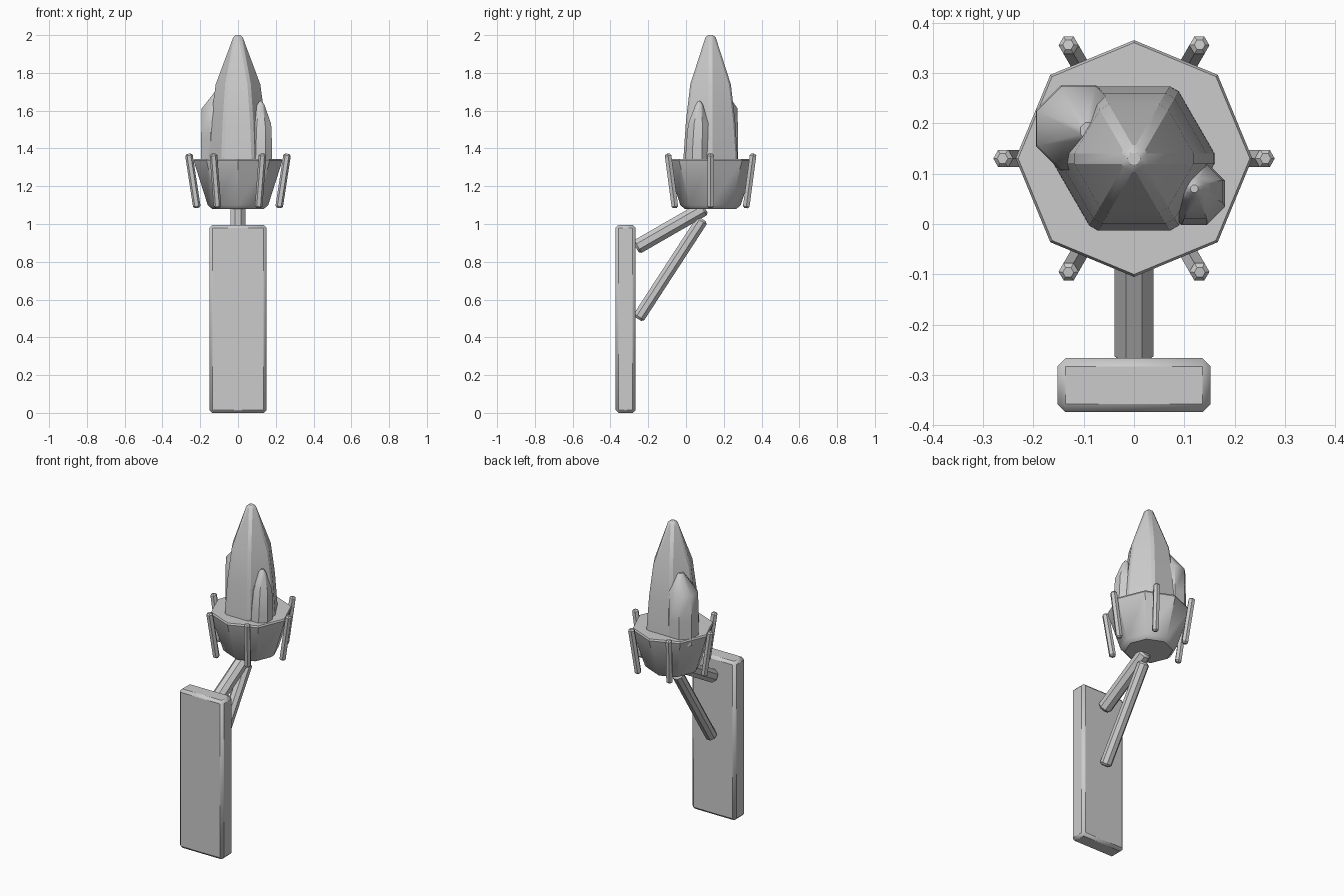
import bpy, bmesh
from math import sin, cos, pi, radians
from mathutils import Vector

if "Cube" in bpy.data.objects:
    bpy.data.objects.remove(bpy.data.objects["Cube"])

CY = 0.13  # y of the bowl axis


def finish(name, bm, bevel=0.0, angle=40):
    bmesh.ops.recalc_face_normals(bm, faces=bm.faces[:])
    me = bpy.data.meshes.new(name)
    bm.to_mesh(me)
    bm.free()
    ob = bpy.data.objects.new(name, me)
    bpy.context.collection.objects.link(ob)
    if bevel:
        m = ob.modifiers.new("bevel", 'BEVEL')
        m.width, m.segments, m.limit_method = bevel, 1, 'ANGLE'
        m.angle_limit = radians(40)
    bpy.ops.object.select_all(action='DESELECT')
    ob.select_set(True)
    bpy.context.view_layer.objects.active = ob
    bpy.ops.object.shade_smooth_by_angle(angle=radians(angle))
    return ob


def loft(name, sides, rings, bevel=0.0, turn=0.0):
    """Stacked polygons: rings of (x, y, z, radius)."""
    bm = bmesh.new()
    loops = [[bm.verts.new((x + r * cos(turn + 2 * pi * i / sides),
                            y + r * sin(turn + 2 * pi * i / sides), z))
              for i in range(sides)] for x, y, z, r in rings]
    for a, b in zip(loops, loops[1:]):
        for i in range(sides):
            j = (i + 1) % sides
            bm.faces.new((a[i], a[j], b[j], b[i]))
    bm.faces.new(loops[0])
    bm.faces.new(loops[-1])
    return finish(name, bm, bevel)


def rod(name, p, q, r, sides=8, cap=0.012):
    """Straight bar with chamfered ends."""
    p, q = Vector(p), Vector(q)
    length = (q - p).length
    ob = loft(name, sides, [(0, 0, 0, r - cap), (0, 0, cap, r),
                            (0, 0, length - cap, r), (0, 0, length, r - cap)],
              turn=pi / sides)
    ob.location = p
    ob.rotation_mode = 'QUATERNION'
    ob.rotation_quaternion = (q - p).to_track_quat('Z', 'Y')
    return ob


# Wall plate
bm = bmesh.new()
bmesh.ops.create_cube(bm, size=1)
bmesh.ops.scale(bm, vec=(0.304, 0.107, 0.995), verts=bm.verts)
bmesh.ops.translate(bm, vec=(0, -0.32, 0.4975), verts=bm.verts)
finish("wall_plate", bm, 0.016)

# Bracket bars
rod("upper_arm", (0, -0.265, 0.875), (0, 0.10, 1.085), 0.042)
rod("lower_strut", (0, -0.255, 0.498), (0, 0.088, 1.025), 0.035)

# Bowl
loft("bowl", 8, [(0, CY, 1.08, 0.137), (0, CY, 1.10, 0.16),
                 (0, CY, 1.335, 0.235), (0, CY, 1.345, 0.23)])

# Prongs round the bowl
for k in range(6):
    a = k * pi / 3
    rod(f"prong_{k + 1}",
        (0.217 * cos(a), CY + 0.217 * sin(a), 1.085),
        (0.261 * cos(a), CY + 0.261 * sin(a), 1.372), 0.02, 6, 0.009)

# Flames
loft("main_flame", 6, [(0, CY, 1.30, 0.167), (0, CY, 1.36, 0.165),
                       (0, CY, 1.55, 0.15), (0, CY, 1.74, 0.124),
                       (0, CY, 2.0, 0.027)], bevel=0.012)
loft("left_flame", 8, [(-0.11, 0.19, 1.30, 0.092), (-0.11, 0.19, 1.45, 0.092),
                       (-0.11, 0.19, 1.61, 0.09), (-0.09, 0.185, 1.72, 0.018)],
     turn=pi / 8)
loft("right_flame", 8, [(0.118, 0.058, 1.30, 0.066), (0.12, 0.06, 1.40, 0.066),
                        (0.122, 0.065, 1.53, 0.058), (0.12, 0.07, 1.63, 0.022),
                        (0.12, 0.07, 1.65, 0.008)], turn=pi / 8)
